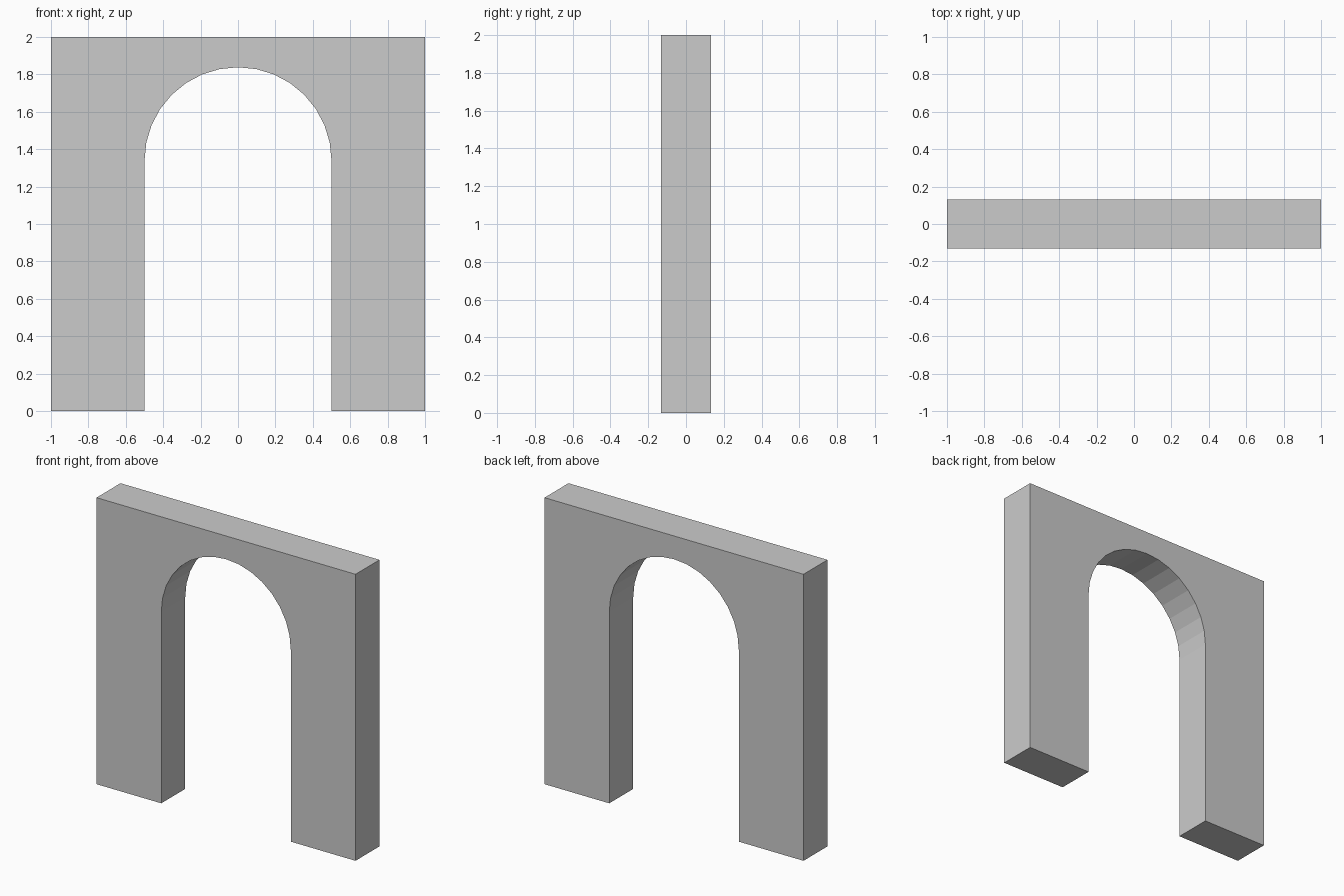
import bpy, bmesh
from math import cos, sin, pi

if "Cube" in bpy.data.objects:
    bpy.data.objects.remove(bpy.data.objects["Cube"])

HALF_W, HEIGHT, HALF_D = 1.0, 2.0, 0.132
OPEN_R, SPRING_Z, SEGMENTS = 0.5, 1.338, 16

# Arch curve from right springing point over the top to the left
arch = [(OPEN_R * cos(pi * i / SEGMENTS), SPRING_Z + OPEN_R * sin(pi * i / SEGMENTS))
        for i in range(SEGMENTS + 1)]

# Full front outline: outer rectangle, then the doorway opening
outline = [(-OPEN_R, 0), (-HALF_W, 0), (-HALF_W, HEIGHT), (HALF_W, HEIGHT),
           (HALF_W, 0), (OPEN_R, 0)] + arch

# Extrude the outline through the wall thickness
bm = bmesh.new()
face = bm.faces.new([bm.verts.new((x, -HALF_D, z)) for x, z in outline])
extruded = bmesh.ops.extrude_face_region(bm, geom=[face], use_keep_orig=True)
verts = [g for g in extruded["geom"] if isinstance(g, bmesh.types.BMVert)]
bmesh.ops.translate(bm, verts=verts, vec=(0, 2 * HALF_D, 0))
bmesh.ops.recalc_face_normals(bm, faces=bm.faces)

# Split the large concave faces cleanly
bmesh.ops.triangulate(bm, faces=[f for f in bm.faces if len(f.verts) > 4])

mesh = bpy.data.meshes.new("arched_wall")
bm.to_mesh(mesh)
bm.free()
wall = bpy.data.objects.new("arched_wall", mesh)
bpy.context.collection.objects.link(wall)
